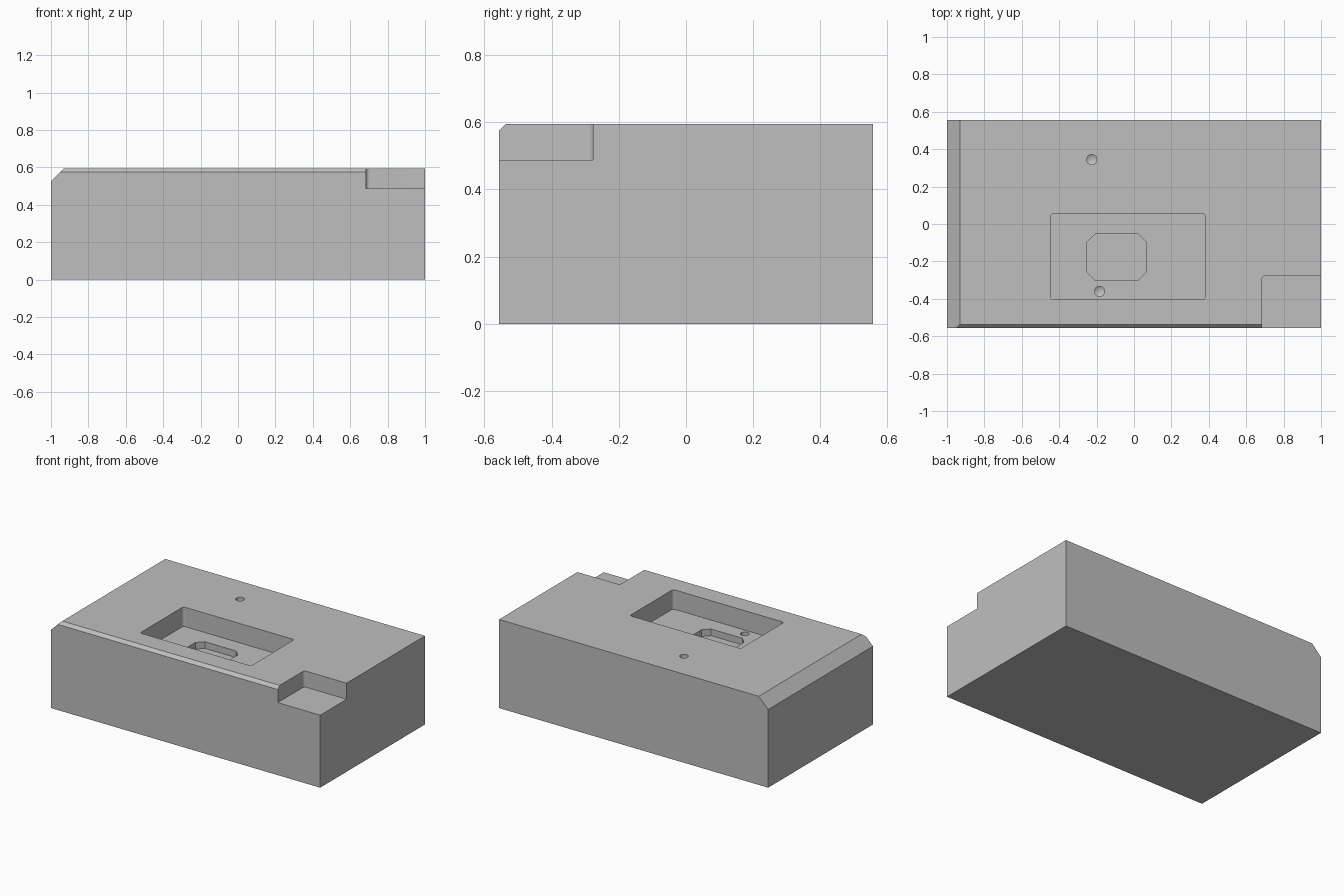
import bpy, bmesh, math

cube = bpy.data.objects.get("Cube")
if cube:
    bpy.data.objects.remove(cube, do_unlink=True)

HALF_X, HALF_Y, TOP = 1.0, 0.556, 0.595

grey = bpy.data.materials.new("machined_grey")
grey.use_nodes = True
grey.diffuse_color = (0.52, 0.52, 0.52, 1)
grey.node_tree.nodes["Principled BSDF"].inputs["Base Color"].default_value = grey.diffuse_color


def make_object(name, bm):
    bmesh.ops.recalc_face_normals(bm, faces=bm.faces)
    mesh = bpy.data.meshes.new(name)
    bm.to_mesh(mesh)
    bm.free()
    mesh.materials.append(grey)
    obj = bpy.data.objects.new(name, mesh)
    bpy.context.collection.objects.link(obj)
    return obj


def prism(name, points, offset):
    """Extrude a closed 3D outline along an offset."""
    bm = bmesh.new()
    face = bm.faces.new([bm.verts.new(p) for p in points])
    extruded = bmesh.ops.extrude_face_region(bm, geom=[face])["geom"]
    verts = [v for v in extruded if isinstance(v, bmesh.types.BMVert)]
    bmesh.ops.translate(bm, verts=verts, vec=offset)
    return make_object(name, bm)


def pocket(name, x0, x1, y0, y1, z0, z1, corner, segments):
    """Box with rounded (or, with one segment, chamfered) upright corners."""
    centres = [(x1 - corner, y1 - corner), (x0 + corner, y1 - corner),
               (x0 + corner, y0 + corner), (x1 - corner, y0 + corner)]
    outline = []
    for i, (cx, cy) in enumerate(centres):
        for s in range(segments + 1):
            a = (i + s / segments) * math.pi / 2
            outline.append((cx + corner * math.cos(a), cy + corner * math.sin(a), z0))
    return prism(name, outline, (0, 0, z1 - z0))


def drill(name, x, y, surface, radius=0.027, depth=0.15, sides=32):
    """Blind hole with a conical tip."""
    bm = bmesh.new()
    rings = []
    for z in (surface - depth, surface + 0.05):
        rings.append([bm.verts.new((x + radius * math.cos(2 * math.pi * i / sides),
                                    y + radius * math.sin(2 * math.pi * i / sides), z))
                      for i in range(sides)])
    tip = bm.verts.new((x, y, surface - depth - radius * 0.6))
    bm.faces.new(rings[1])
    for i in range(sides):
        j = (i + 1) % sides
        bm.faces.new((rings[0][i], rings[0][j], rings[1][j], rings[1][i]))
        bm.faces.new((tip, rings[0][j], rings[0][i]))
    return make_object(name, bm)


# Main block with the wide chamfer along its right-hand top edge
profile = [(-HALF_X, 0), (HALF_X, 0), (HALF_X, TOP), (-0.93, TOP), (-HALF_X, 0.525)]
block = prism("block", [(x, -HALF_Y, z) for x, z in profile], (0, 2 * HALF_Y, 0))

FLOOR = TOP - 0.13
bevel = [(-HALF_Y - 0.02, TOP - 0.04), (-HALF_Y + 0.04, TOP + 0.02), (-HALF_Y - 0.02, TOP + 0.02)]
cutters = [
    # Narrow chamfer along the front top edge
    prism("front_chamfer", [(-1.2, y, z) for y, z in bevel], (2.4, 0, 0)),
    # Corner notch
    pocket("corner_notch", 0.685, 1.2, -0.8, -0.276, 0.487, 0.8, 0.018, 6),
    # Main recess and the chamfered pocket in its floor
    pocket("main_recess", -0.445, 0.38, -0.405, 0.055, FLOOR, 0.8, 0.016, 6),
    pocket("inner_pocket", -0.25, 0.065, -0.3, -0.053, FLOOR - 0.045, FLOOR + 0.04, 0.042, 1),
    # Drilled holes
    drill("top_hole", -0.226, 0.344, TOP),
    drill("recess_hole", -0.184, -0.36, FLOOR),
]

bpy.ops.object.select_all(action="DESELECT")
block.select_set(True)
bpy.context.view_layer.objects.active = block
for cutter in cutters:
    cutter.hide_render = True
    mod = block.modifiers.new(cutter.name, "BOOLEAN")
    mod.operation = "DIFFERENCE"
    mod.solver = "EXACT"
    mod.object = cutter
    bpy.ops.object.modifier_apply(modifier=mod.name)
for cutter in cutters:
    bpy.data.objects.remove(cutter, do_unlink=True)

bpy.ops.object.shade_smooth_by_angle(angle=math.radians(25))
